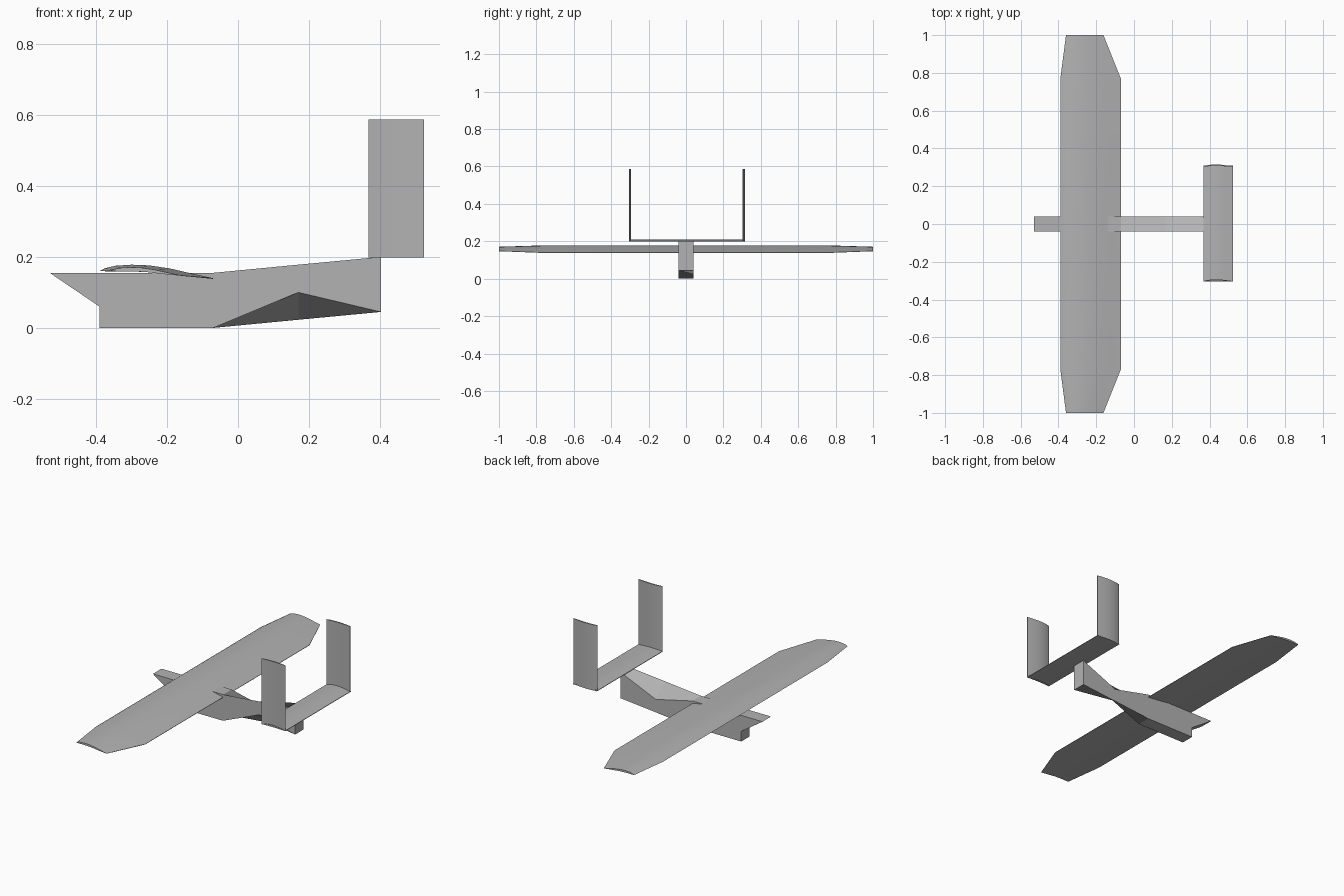
import bpy, bmesh, math
from mathutils import Vector

cube = bpy.data.objects.get("Cube")
if cube:
    bpy.data.objects.remove(cube, do_unlink=True)

grey = bpy.data.materials.new("plain_grey")
grey.use_nodes = True
COLOUR = (0.45, 0.45, 0.45, 1)
grey.diffuse_color = COLOUR
grey.node_tree.nodes["Principled BSDF"].inputs["Base Color"].default_value = COLOUR


def loft(name, rings, smooth=False):
    """Skin a row of equal-length rings and close both ends."""
    bm = bmesh.new()
    rows = [[bm.verts.new(p) for p in ring] for ring in rings]
    n = len(rows[0])
    for a, b in zip(rows, rows[1:]):
        for i in range(n):
            j = (i + 1) % n
            bm.faces.new((a[i], a[j], b[j], b[i]))
    bm.faces.new(rows[0])
    bm.faces.new(rows[-1])
    bmesh.ops.recalc_face_normals(bm, faces=bm.faces)
    mesh = bpy.data.meshes.new(name)
    bm.to_mesh(mesh)
    bm.free()
    mesh.materials.append(grey)
    obj = bpy.data.objects.new(name, mesh)
    bpy.context.collection.objects.link(obj)
    if smooth:
        bpy.ops.object.select_all(action='DESELECT')
        obj.select_set(True)
        bpy.context.view_layer.objects.active = obj
        bpy.ops.object.shade_smooth_by_angle(angle=math.radians(30))
    return obj


# Forward fuselage: side profile extruded across the body
HALF = 0.04
profile = [(-0.53, 0.155), (-0.39, 0.06), (-0.39, 0), (-0.07, 0), (-0.07, 0.155)]
loft("forward_fuselage", [[(x, y, z) for x, z in profile] for y in (-HALF, HALF)])

# Tail boom: box whose middle section is sheared, notched below on one side
# and above on the other; each row is x, near bottom/top, far bottom/top
boom = [(-0.07, 0, 0.155, 0, 0.155),
        (0.17, 0.1, 0.178, 0.023, 0.1),
        (0.403, 0.045, 0.2, 0.045, 0.2)]
loft("tail_boom", [[(x, -HALF, nb), (x, -HALF, nt), (x, HALF, ft), (x, HALF, fb)]
                   for x, nb, nt, fb, ft in boom])

# Main wing: cambered section with tapered tips
section = [(-0.39, 0.16), (-0.375, 0.168), (-0.345, 0.175), (-0.3, 0.178),
           (-0.25, 0.176), (-0.19, 0.167), (-0.13, 0.153), (-0.07, 0.14),
           (-0.07, 0.138), (-0.15, 0.146), (-0.23, 0.156), (-0.3, 0.159), (-0.36, 0.159)]


def wing_ring(y, tip):
    if not tip:
        return [(x, y, z) for x, z in section]
    return [(-0.36 + (x + 0.39) * 0.62, y, 0.16 + (z - 0.16) * 0.6) for x, z in section]


loft("main_wing", [wing_ring(y, abs(y) == 1) for y in (-1, -0.77, 0.77, 1)], smooth=True)


# Tail surfaces: thin curved plates sharing one cross-section
def tail_section(steps=8):
    top, low = [], []
    for i in range(steps + 1):
        t = i / steps
        x = 0.367 + 0.157 * t
        bulge = math.sin(math.pi * t ** 0.8)
        top.append((x, 0.003 + 0.009 * bulge))
        low.append((x, 0.004 * bulge))
    return top + low[::-1]


plate = tail_section()
loft("tailplane", [[(x, y, 0.198 + h) for x, h in plate] for y in (-0.305, 0.31)], smooth=True)
for name, y0 in (("right_fin", -0.305), ("left_fin", 0.303)):
    loft(name, [[(x, y0 + h, z) for x, h in plate] for z in (0.198, 0.587)], smooth=True)
